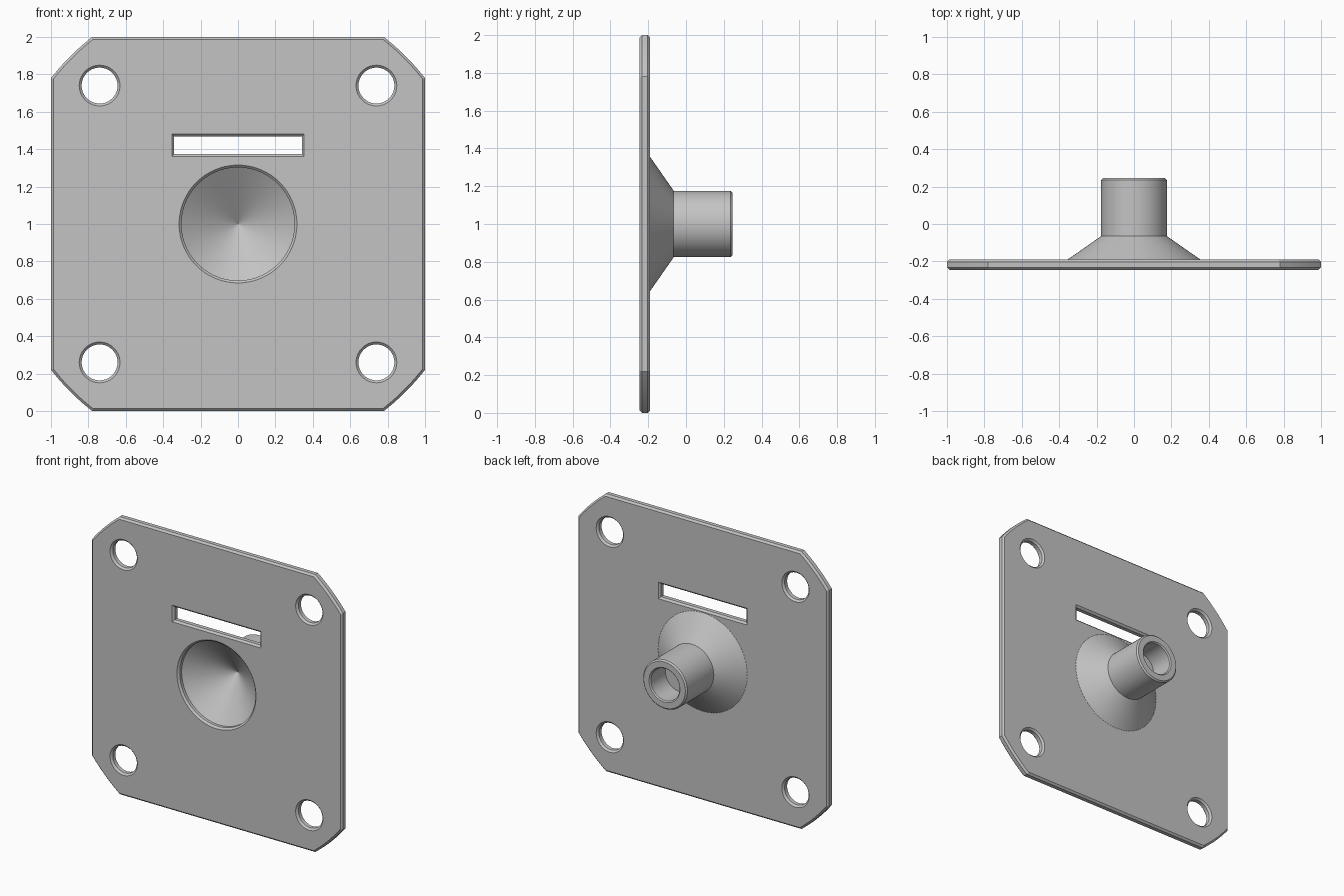
import bpy, bmesh
from math import cos, sin, pi, acos

if "Cube" in bpy.data.objects:
    bpy.data.objects.remove(bpy.data.objects["Cube"])

FRONT, BACK, CHAMFER = -0.245, -0.19, 0.013
CENTRE_Z = 1.0

grey = bpy.data.materials.new("plain grey")
grey.use_nodes = True
colour = (0.55, 0.55, 0.55, 1)
grey.diffuse_color = colour
grey.node_tree.nodes["Principled BSDF"].inputs["Base Color"].default_value = colour


# Outlines in the XZ plane, each grown outward by d
def circle(d, x=0, z=CENTRE_Z, count=96):
    return [(x + d * cos(2 * pi * i / count), z + d * sin(2 * pi * i / count))
            for i in range(count)]


def rectangle(d, half_w, half_h, z):
    w, h = half_w + d, half_h + d
    return [(w, z - h), (w, z + h), (-w, z + h), (-w, z - h)]


def rounded_corner_square(d, half=1.0, radius=1.268, steps=12):
    start = acos((half + d) / (radius + d))
    points = []
    for quarter in range(4):
        for i in range(steps + 1):
            a = quarter * pi / 2 + start + (pi / 2 - 2 * start) * i / steps
            points.append(((radius + d) * cos(a), CENTRE_Z + (radius + d) * sin(a)))
    return points


# Solid skinned through outlines placed at (y, d) levels
def loft(name, outline, levels):
    bm = bmesh.new()
    rings = [[bm.verts.new((x, y, z)) for x, z in outline(d)] for y, d in levels]
    n = len(rings[0])
    for a, b in zip(rings, rings[1:]):
        for i in range(n):
            j = (i + 1) % n
            bm.faces.new((a[i], a[j], b[j], b[i]))
    bm.faces.new(rings[0])
    bm.faces.new(rings[-1])
    bmesh.ops.remove_doubles(bm, verts=bm.verts, dist=0.00001)
    bmesh.ops.recalc_face_normals(bm, faces=bm.faces)
    mesh = bpy.data.meshes.new(name)
    bm.to_mesh(mesh)
    bm.free()
    mesh.materials.append(grey)
    obj = bpy.data.objects.new(name, mesh)
    bpy.context.collection.objects.link(obj)
    return obj


def combine(target, tool, operation):
    mod = target.modifiers.new(tool.name, "BOOLEAN")
    mod.operation, mod.solver, mod.object = operation, "EXACT", tool
    bpy.context.view_layer.objects.active = target
    bpy.ops.object.modifier_apply(modifier=mod.name)
    bpy.data.objects.remove(tool)


# Levels of a through cutter that chamfers both rims
def through(size):
    out = 0.02
    return [(FRONT - out, size + CHAMFER + out), (FRONT + CHAMFER, size),
            (BACK - CHAMFER, size), (BACK + out, size + CHAMFER + out)]


# Mounting plate with chamfered rim
plate = loft("mounting_plate", rounded_corner_square,
             [(FRONT, -CHAMFER), (FRONT + CHAMFER, 0),
              (BACK - CHAMFER, 0), (BACK, -CHAMFER)])

# Corner bolt holes
for x in (-0.74, 0.74):
    for z in (-0.74, 0.74):
        hole = loft("bolt_hole", lambda d: circle(d, x, CENTRE_Z + z, 64), through(0.096))
        combine(plate, hole, "DIFFERENCE")

# Slot above the hub
slot = loft("slot", lambda d: rectangle(d, 0.341, 0.047, 1.421), through(0))
combine(plate, slot, "DIFFERENCE")

# Conical hub and tube on the back
hub = loft("hub", circle, [(-0.215, 0.355), (BACK, 0.355), (-0.065, 0.176),
                           (0.235, 0.176), (0.245, 0.166)])
combine(plate, hub, "UNION")

# Conical dish in the front
dish = loft("dish", circle, [(FRONT - 0.02, 0.335), (FRONT + CHAMFER, 0.302),
                             (-0.21, 0.302), (0.0, 0.0005)])
combine(plate, dish, "DIFFERENCE")

# Blind bore in the tube end
bore = loft("bore", circle, [(0.07, 0.115), (0.237, 0.115), (0.265, 0.143)])
combine(plate, bore, "DIFFERENCE")

plate.select_set(True)
bpy.context.view_layer.objects.active = plate
bpy.ops.object.shade_smooth_by_angle(angle=pi / 9)
